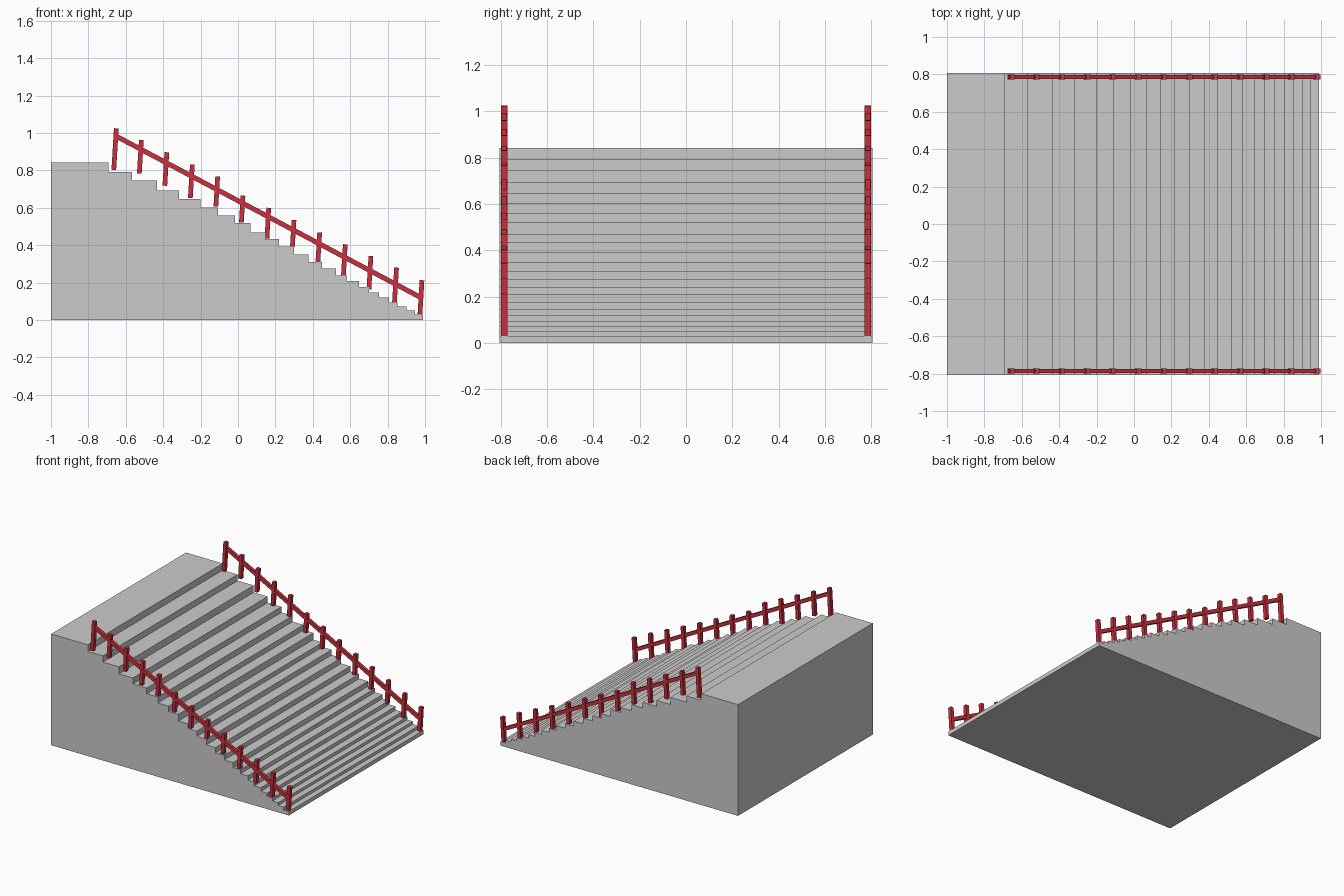
import bpy, bmesh, math
from mathutils import Vector

if "Cube" in bpy.data.objects:
    bpy.data.objects.remove(bpy.data.objects["Cube"])

HALF_W = 0.806
red = bpy.data.materials.new("red_paint")
red.diffuse_color = (0.6, 0.03, 0.05, 1)
red.use_nodes = True
red.node_tree.nodes["Principled BSDF"].inputs["Base Color"].default_value = red.diffuse_color


def finish(name, bm, mat=None):
    bmesh.ops.recalc_face_normals(bm, faces=bm.faces)
    me = bpy.data.meshes.new(name)
    bm.to_mesh(me)
    bm.free()
    ob = bpy.data.objects.new(name, me)
    bpy.context.collection.objects.link(ob)
    if mat:
        me.materials.append(mat)
    return ob


def extrude_profile(bm, pts, y0, y1):
    face = bm.faces.new([bm.verts.new((x, y0, z)) for x, z in pts])
    ext = bmesh.ops.extrude_face_region(bm, geom=[face], use_keep_orig=True)
    verts = [g for g in ext["geom"] if isinstance(g, bmesh.types.BMVert)]
    bmesh.ops.translate(bm, verts=verts, vec=(0, y1 - y0, 0))


def bar(bm, a, b, thick, y0, y1):
    # rectangular bar between two points in the xz plane
    a, b = Vector(a), Vector(b)
    d = (b - a).normalized()
    n = Vector((-d.y, d.x)) * thick / 2
    extrude_profile(bm, [a - n, b - n, b + n, a + n], y0, y1)


# stair block: front edge and height of every tread, top to bottom
edges = [-.692, -.567, -.433, -.316, -.2, -.107, -.016, .066, .144, .22, .30, .376,
         .45, .524, .584, .647, .70, .755, .807, .853, .90, .947, .99]
heights = [.842, .792, .745, .692, .646, .603, .558, .519, .468, .433, .393, .35,
           .311, .276, .238, .208, .177, .147, .12, .095, .073, .052, .03]
profile = [(-1, 0), (-1, heights[0])]
for i, (x, z) in enumerate(zip(edges, heights)):
    profile.append((x, z))
    profile.append((x, heights[i + 1] if i + 1 < len(heights) else 0))
bm = bmesh.new()
extrude_profile(bm, profile, -HALF_W, HALF_W)
finish("stairs", bm)

# leaning posts and sloped handrail on each side
tops = [1.025, .962, .897, .832, .767, .665, .6, .535, .468, .405, .343, .28, .213]
feet = [.803, .783, .718, .653, .607, .521, .435, .392, .311, .238, .165, .092, .031]
for side, s in (("front", -1), ("back", 1)):
    bm = bmesh.new()
    for i, (top, foot) in enumerate(zip(tops, feet)):
        x = -.664 + i * .1364
        bar(bm, (x, foot), (x + (top - foot) * .06, top), .025, s * .772, s * .800)
    finish(side + "_posts", bm, red)
    bm = bmesh.new()
    bar(bm, (-.657, .986), (.982, .118), .026, s * .776, s * .797)
    finish(side + "_handrail", bm, red)
